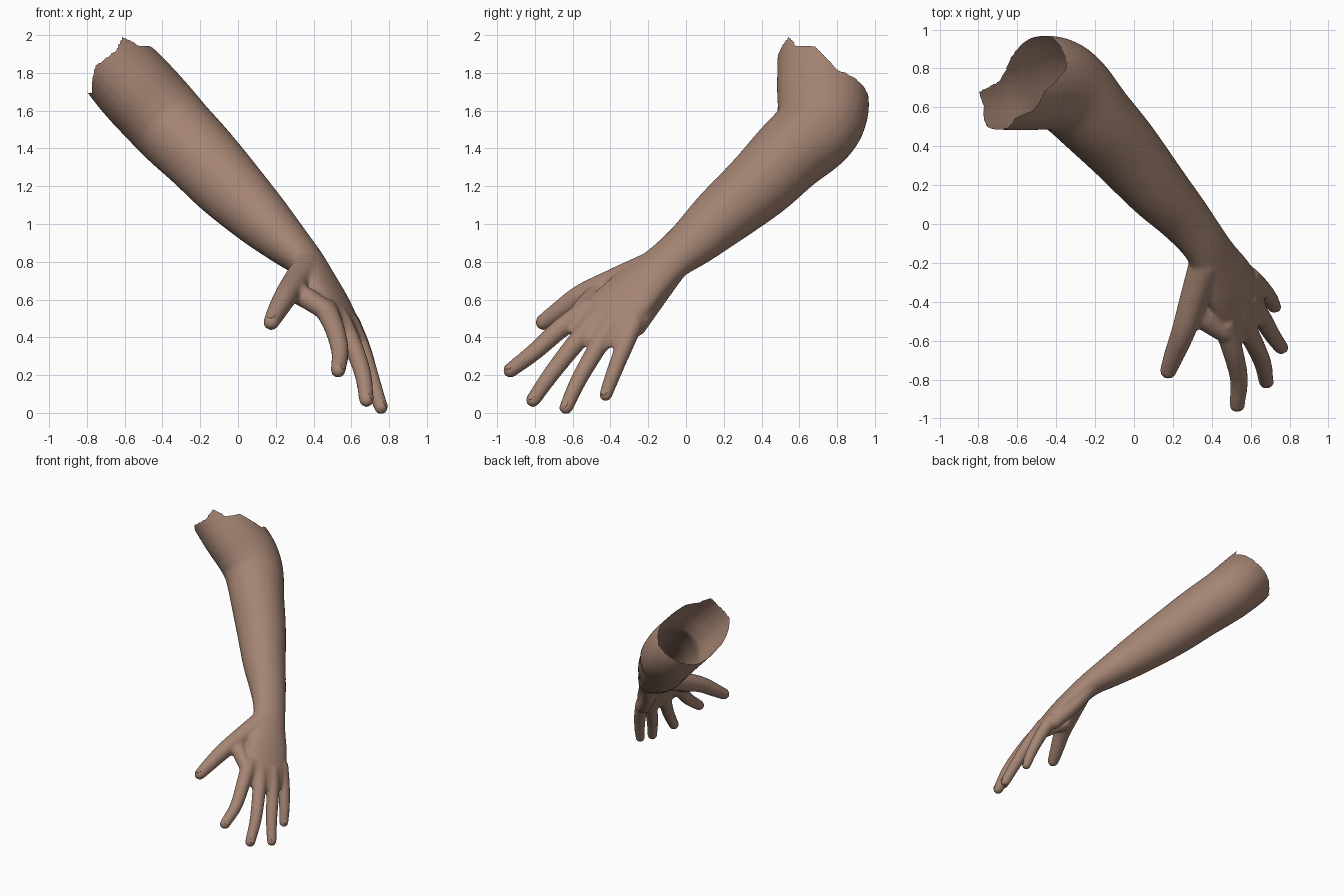
import bpy, bmesh, math
from mathutils import Vector

cube = bpy.data.objects.get("Cube")
if cube:
    bpy.data.objects.remove(cube)

skin = bpy.data.materials.new("skin")
skin.use_nodes = True
tone = (0.37, 0.23, 0.17, 1)
skin.diffuse_color = tone
skin.node_tree.nodes["Principled BSDF"].inputs["Base Color"].default_value = tone

LATERAL = Vector((0.49, 0.82, -0.29))   # across the hand, toward the little finger
SIDES = 28


def spline(keys, steps=6):
    """Catmull-Rom through keys of (x, y, z, half width, half thickness)."""
    keys = [Vector(k) for k in keys]
    padded = [keys[0] * 2 - keys[1]] + keys + [keys[-1] * 2 - keys[-2]]
    out = []
    for a, b, c, d in zip(padded, padded[1:], padded[2:], padded[3:]):
        for i in range(steps):
            t = i / steps
            out.append(0.5 * (2 * b + (c - a) * t + (2 * a - 5 * b + 4 * c - d) * t ** 2
                              + (3 * b - a - 3 * c + d) * t ** 3))
    return out + [keys[-1]]


def loft(bm, keys):
    """Closed tube with a rounded far end."""
    path = spline(keys)
    last = path[-1]
    end = Vector(last[:3])
    forward = (end - Vector(path[-2][:3])).normalized()
    for k in range(1, 6):
        ang = k * math.pi / 11
        tip = end + forward * last[4] * math.sin(ang)
        path.append(Vector((*tip, last[3] * math.cos(ang), last[4] * math.cos(ang))))
    centres = [Vector(p[:3]) for p in path]
    rings = []
    for i, p in enumerate(path):
        along = (centres[min(i + 1, len(path) - 1)] - centres[max(i - 1, 0)]).normalized()
        wide = (LATERAL - along * LATERAL.dot(along)).normalized()
        thick = along.cross(wide)
        rings.append([bm.verts.new(centres[i] + wide * p[3] * math.cos(a) + thick * p[4] * math.sin(a))
                      for a in (2 * math.pi * j / SIDES for j in range(SIDES))])
    for r, s in zip(rings, rings[1:]):
        for j in range(SIDES):
            n = (j + 1) % SIDES
            bm.faces.new((r[j], r[n], s[n], s[j]))
    bm.faces.new(rings[0][::-1])
    bm.faces.new(rings[-1])


def taper(points, r0, r1):
    """Round keys whose radius runs evenly from r0 to r1."""
    n = len(points) - 1
    return [(*p, r0 + (r1 - r0) * i / n, r0 + (r1 - r0) * i / n) for i, p in enumerate(points)]


# Arm and palm
arm = [(-0.86, 0.72, 2.08, .235, .20), (-0.71, 0.72, 1.91, .237, .203),
       (-0.55, 0.72, 1.73, .24, .215), (-0.43, 0.725, 1.60, .243, .215),
       (-0.33, 0.68, 1.49, .23, .21), (-0.2, 0.54, 1.36, .207, .20),
       (-0.06, 0.39, 1.21, .19, .187), (0.115, 0.185, 1.035, .165, .157),
       (0.25, 0.04, 0.905, .14, .124), (0.355, -0.09, 0.805, .127, .095),
       (0.42, -0.2, 0.71, .142, .085), (0.485, -0.305, 0.615, .165, .072),
       (0.54, -0.405, 0.515, .17, .06), (0.575, -0.47, 0.445, .155, .05),
       (0.60, -0.515, 0.395, .14, .04)]

# Thumb and fingers, thumb first
digits = [
    taper([(.365, -.2, .765), (.31, -.375, .695), (.255, -.55, .62), (.208, -.67, .54), (.176, -.755, .48)], .082, .043),
    taper([(.46, -.50, .56), (.51, -.66, .45), (.54, -.80, .325), (.53, -.93, .225)], .06, .04),
    taper([(.53, -.46, .51), (.60, -.58, .375), (.66, -.71, .21), (.68, -.81, .068)], .058, .039),
    taper([(.58, -.38, .49), (.65, -.47, .345), (.71, -.57, .17), (.757, -.635, .028)], .056, .037),
    taper([(.59, -.27, .49), (.655, -.33, .345), (.70, -.385, .205), (.722, -.425, .095)], .053, .035),
]

# Thumb web and the heel below the little finger
web = taper([(.30, -.44, .645), (.375, -.50, .60), (.46, -.555, .545)], .06, .052)
heel = taper([(.385, -.06, .755), (.465, -.165, .605), (.575, -.265, .46)], .06, .056)

bm = bmesh.new()
for keys in [arm, web, heel] + digits:
    loft(bm, keys)
bmesh.ops.recalc_face_normals(bm, faces=bm.faces)
mesh = bpy.data.meshes.new("arm")
bm.to_mesh(mesh)
bm.free()
body = bpy.data.objects.new("arm_and_hand", mesh)
bpy.context.collection.objects.link(body)

# Fuse all volumes into one smooth skin
fuse = body.modifiers.new("fuse", 'REMESH')
fuse.mode = 'VOXEL'
fuse.voxel_size = 0.01
soft = body.modifiers.new("soften", 'SMOOTH')
soft.factor = 0.5
soft.iterations = 12
graph = bpy.context.evaluated_depsgraph_get()
body.data = bpy.data.meshes.new_from_object(body.evaluated_get(graph))
body.modifiers.clear()

# Ragged open end of the upper arm: cut height against angle around the arm
CENTRE = Vector((-0.55, 0.72, 1.73))
rim = sorted((math.atan2(y, p), h) for p, y, h in [
    (.226, -.03, .09), (.215, .03, .0), (.18, .08, -.08), (.07, .23, -.10), (-.035, .24, -.08),
    (-.22, .08, -.045), (-.2, .02, -.01), (-.17, -.03, .16), (-.15, -.09, .14), (-.06, -.20, .23),
    (.07, -.23, .21), (.15, -.18, .24), (.19, -.14, .13)])
rim = [(rim[-1][0] - math.tau, rim[-1][1])] + rim + [(rim[0][0] + math.tau, rim[0][1])]


def above_rim(co):
    d = co - CENTRE
    height, across = (d.z - d.x) * 0.707, (d.z + d.x) * 0.707
    ang = math.atan2(d.y, across)
    for (a0, h0), (a1, h1) in zip(rim, rim[1:]):
        if a0 <= ang <= a1:
            return height > h0 + (h1 - h0) * (ang - a0) / (a1 - a0)
    return False


bm = bmesh.new()
bm.from_mesh(body.data)
bmesh.ops.delete(bm, geom=[v for v in bm.verts if above_rim(v.co)], context='VERTS')
for _ in range(3):
    edge = [v for v in bm.verts if v.is_boundary]
    bmesh.ops.smooth_vert(bm, verts=edge, factor=0.5, use_axis_x=True, use_axis_y=True, use_axis_z=True)
for f in bm.faces:
    f.smooth = True
bm.to_mesh(body.data)
bm.free()
body.data.materials.clear()
body.data.materials.append(skin)

# Nails: thin domes on the back of each fingertip
names = ["thumb_nail", "index_nail", "middle_nail", "ring_nail", "little_nail"]
for i, (name, keys) in enumerate(zip(names, digits)):
    tip, prev, r = Vector(keys[-1][:3]), Vector(keys[-2][:3]), keys[-1][3]
    along = (tip - prev).normalized()
    back = Vector((-0.1, -0.5, 0.8)) if i == 0 else Vector((0.7, -0.2, 0.65))
    back = (back - along * back.dot(along)).normalized()
    side = along.cross(back)
    bm = bmesh.new()
    bmesh.ops.create_uvsphere(bm, u_segments=16, v_segments=8, radius=1)
    for v in bm.verts:
        c = v.co.copy()
        v.co = tip + along * (c.x - 0.4) * r * 0.6 + side * c.y * r * 0.5 + back * (r * 0.86 + c.z * 0.005)
    for f in bm.faces:
        f.smooth = True
    nail_mesh = bpy.data.meshes.new(name)
    bm.to_mesh(nail_mesh)
    bm.free()
    nail_mesh.materials.append(skin)
    bpy.context.collection.objects.link(bpy.data.objects.new(name, nail_mesh))
